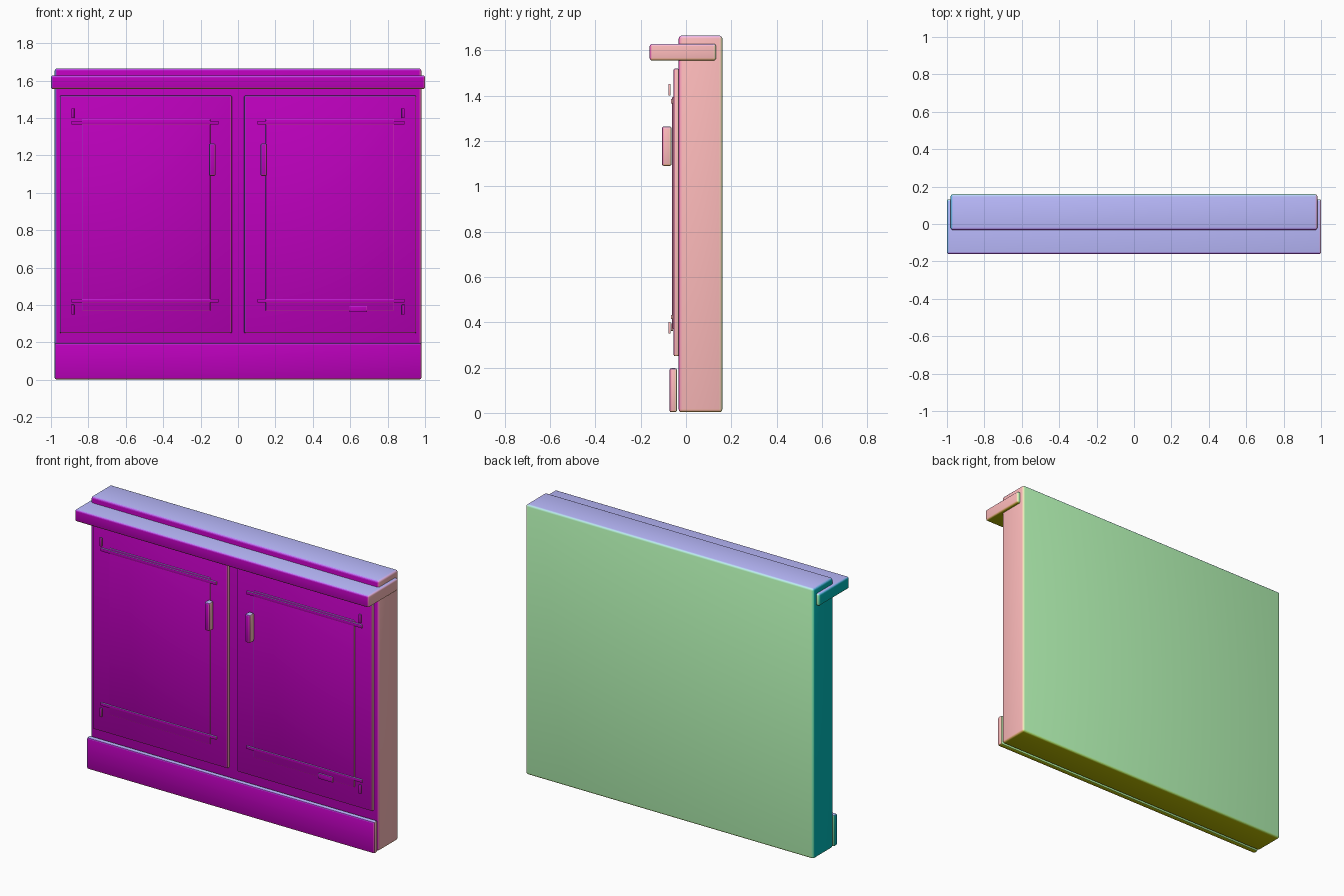
import bpy, bmesh

if "Cube" in bpy.data.objects:
    bpy.data.objects.remove(bpy.data.objects["Cube"])


def direction_material(normal):
    """Each face is coloured by the direction it points (six sides and the bevels between)."""
    n = normal.copy()
    for i in range(3):
        n[i] = 0 if abs(n[i]) < 0.2 else n[i]
    n.normalize()
    key = tuple(round(c, 1) for c in n)
    name = "facing_%+.1f_%+.1f_%+.1f" % key
    mat = bpy.data.materials.get(name)
    if mat is None:
        mat = bpy.data.materials.new(name)
        mat.diffuse_color = (*[0.5 + 0.5 * c for c in n], 1)
        mat.use_nodes = True
        mat.node_tree.nodes["Principled BSDF"].inputs["Base Color"].default_value = mat.diffuse_color
    return mat


def box(name, x, y, z, bevel, segments=2):
    """Rounded box from (min, max) ranges on each axis."""
    mesh = bpy.data.meshes.new(name)
    obj = bpy.data.objects.new(name, mesh)
    bpy.context.collection.objects.link(obj)
    bm = bmesh.new()
    bmesh.ops.create_cube(bm, size=1)
    for v in bm.verts:
        v.co = [r[0] if c < 0 else r[1] for c, r in zip(v.co, (x, y, z))]
    bmesh.ops.bevel(bm, geom=bm.edges[:], offset=bevel, segments=segments,
                    profile=0.5, affect='EDGES', clamp_overlap=True)
    bm.normal_update()
    slots = {}
    for f in bm.faces:
        mat = direction_material(f.normal)
        if mat.name not in slots:
            slots[mat.name] = len(mesh.materials)
            mesh.materials.append(mat)
        f.material_index = slots[mat.name]
    bm.to_mesh(mesh)
    bm.free()
    bpy.ops.object.select_all(action='DESELECT')
    obj.select_set(True)
    bpy.context.view_layer.objects.active = obj
    bpy.ops.object.shade_smooth_by_angle(angle=0.7)
    return obj


# Carcass, worktop ledge and plinth
box("cabinet_body", (-0.98, 0.98), (-0.032, 0.16), (0.003, 1.665), 0.012, 3)
box("top_ledge", (-1.0, 1.0), (-0.16, 0.132), (1.555, 1.628), 0.01, 3)
box("plinth", (-0.98, 0.98), (-0.073, -0.04), (0.003, 0.197), 0.008)

# Two mirrored doors with panel, trim and handle
for side, s in (("left", -1), ("right", 1)):
    def part(name, x, y, z, bevel):
        xr = tuple(sorted((s * x[0], s * x[1])))
        return box(f"{side}_{name}", xr, y, z, bevel)

    part("door", (0.032, 0.953), (-0.055, -0.031), (0.25, 1.52), 0.007)
    part("door_panel", (0.148, 0.834), (-0.061, -0.05), (0.37, 1.395), 0.003)
    part("handle", (0.12, 0.156), (-0.107, -0.063), (1.09, 1.264), 0.009)
    for level, strip, tick in (("upper", (1.365, 1.385), (1.40, 1.452)),
                               ("lower", (0.414, 0.432), (0.35, 0.402))):
        part(level + "_strip", (0.103, 0.89), (-0.067, -0.057), strip, 0.002)
        part(level + "_tick", (0.875, 0.891), (-0.078, -0.068), tick, 0.002)

# Single chip on the right door's lower edge
box("lower_chip", (0.595, 0.69), (-0.067, -0.057), (0.362, 0.395), 0.002)
